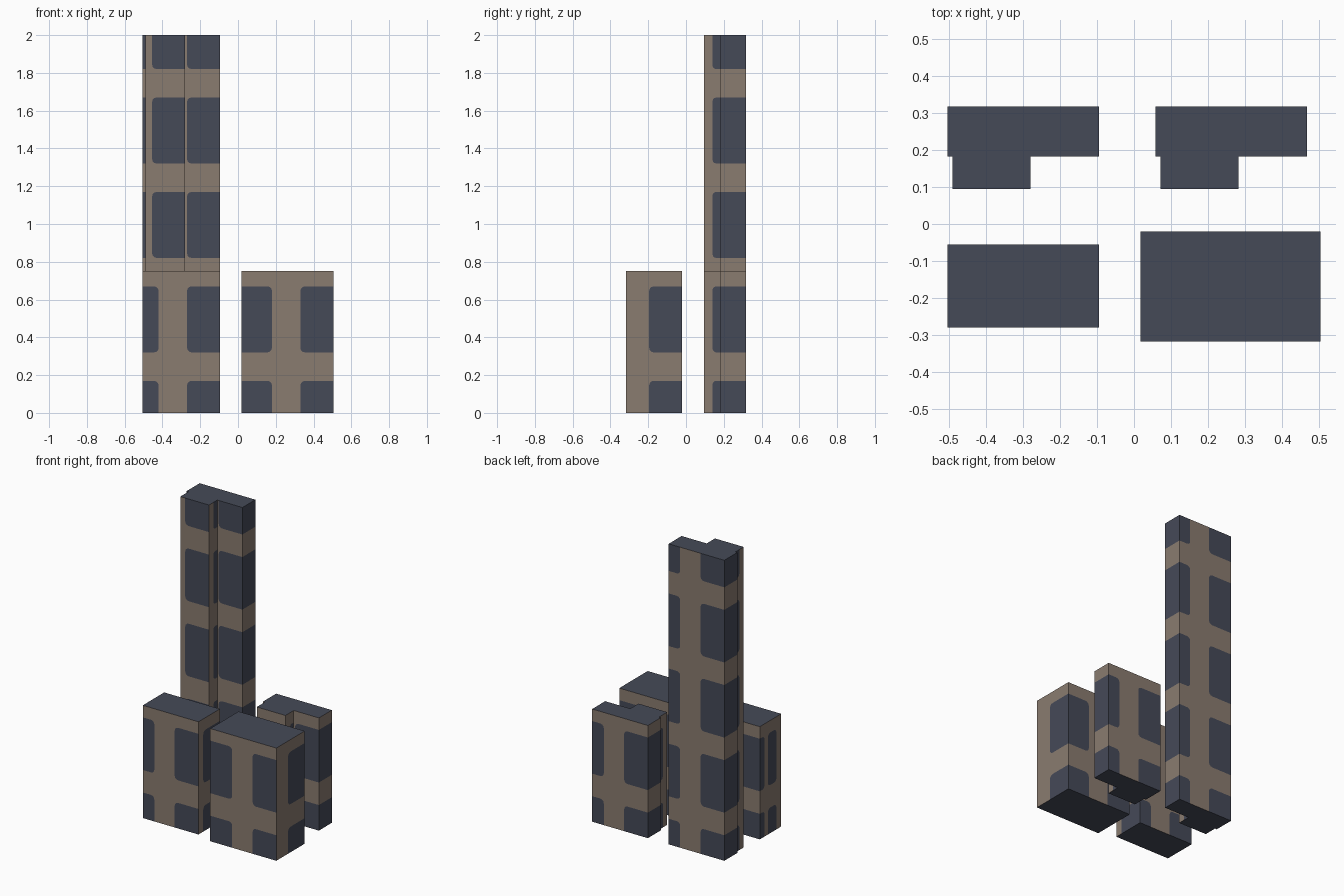
import bpy
import bmesh
from math import cos, sin, pi
from mathutils import Vector

cube = bpy.data.objects.get("Cube")
if cube:
    bpy.data.objects.remove(cube, do_unlink=True)


def make_material(name, rgb):
    mat = bpy.data.materials.new(name)
    mat.use_nodes = True
    color = (*rgb, 1.0)
    mat.diffuse_color = color
    bsdf = mat.node_tree.nodes["Principled BSDF"]
    bsdf.inputs["Base Color"].default_value = color
    bsdf.inputs["Roughness"].default_value = 0.9
    return mat


STONE, GLASS = 0, 1
MATERIALS = [make_material("taupe stone", (0.255, 0.2, 0.162)),
             make_material("slate glass", (0.06, 0.068, 0.097))]
NEAR, FAR, PERIOD, RADIUS = 0.175, 0.325, 0.5, 0.025


def split(length, gaps):
    """Cut a length into (start, end, is_gap) intervals."""
    cuts = {0.0, length}
    cuts.update(c for gap in gaps for c in gap if 0 < c < length)
    cuts = sorted(cuts)
    return [(a, b, any(g0 <= (a + b) / 2 <= g1 for g0, g1 in gaps))
            for a, b in zip(cuts, cuts[1:])]


def add_face(bm, points, material):
    face = bm.faces.new([bm.verts.new(p) for p in points])
    face.material_index = material


def add_window(bm, place, u0, u1, z0, z1, width, height):
    """Window pane, rounded wherever a corner is framed on both sides."""
    outline = []
    corners = [(u0, z0, 1, 1, pi), (u1, z0, -1, 1, 1.5 * pi),
               (u1, z1, -1, -1, 0), (u0, z1, 1, -1, pi / 2)]
    for u, z, du, dz, start in corners:
        if 0 < u < width and 0 < z < height:
            r = min(RADIUS, (u1 - u0) / 2)
            arc = [place(u + du * r + r * cos(start + k * pi / 6),
                         z + dz * r + r * sin(start + k * pi / 6)) for k in range(4)]
            outline += arc
            add_face(bm, [place(u, z)] + arc[::-1], STONE)
        else:
            outline.append(place(u, z))
    add_face(bm, outline, GLASS)


def add_wall(bm, start, end, height, gaps):
    """Wall from the viewer's left to right, with a grid of windows."""
    start, end = Vector((*start, 0)), Vector((*end, 0))
    width = (end - start).length
    along = (end - start).normalized()

    def place(u, z):
        return start + along * u + Vector((0, 0, z))

    floors = [(k * PERIOD + 0.17, k * PERIOD + 0.32) for k in range(4)]
    for u0, u1, pier in split(width, gaps):
        for z0, z1, band in split(height, floors):
            if pier or band:
                add_face(bm, [place(u0, z0), place(u1, z0),
                              place(u1, z1), place(u0, z1)], STONE)
            else:
                add_window(bm, place, u0, u1, z0, z1, width, height)


def add_building(name, x0, x1, y0, y1, height, hidden=0.0, slits=()):
    """Block with windowed walls; hidden is the depth buried in another block."""
    bm = bmesh.new()
    w, d = x1 - x0, y1 - y0
    face_gap = [(w - FAR, w - NEAR)]
    add_wall(bm, (x0, y0), (x1, y0), height, face_gap)
    add_wall(bm, (x1, y0), (x1, y1), height,
             [(d + hidden - FAR, d + hidden - NEAR)])
    add_wall(bm, (x0, y1), (x0, y0), height,
             [(NEAR - hidden, FAR - hidden), *slits])
    if not hidden:
        add_wall(bm, (x1, y1), (x0, y1), height, face_gap)
    # flat roof and underside
    base = [(x0, y0), (x1, y0), (x1, y1), (x0, y1)]
    add_face(bm, [(x, y, height) for x, y in base], GLASS)
    add_face(bm, [(x, y, 0) for x, y in reversed(base)], GLASS)
    bmesh.ops.remove_doubles(bm, verts=bm.verts, dist=0.0001)

    mesh = bpy.data.meshes.new(name)
    bm.to_mesh(mesh)
    bm.free()
    for mat in MATERIALS:
        mesh.materials.append(mat)
    bpy.context.collection.objects.link(bpy.data.objects.new(name, mesh))


LOW, TALL = 0.75, 2.0

# Two L-shaped buildings at the back: a main slab and a front wing each
for label, x, height in (("tower", -0.505, TALL), ("low_block", 0.058, LOW)):
    add_building(label + "_slab", x, x + 0.41, 0.182, 0.318, height)
    add_building(label + "_wing", x + 0.014, x + 0.225, 0.095, 0.182, height,
                 hidden=0.133)

# Two plain blocks at the front
add_building("front_right_block", -0.505, -0.095, -0.28, -0.055, LOW,
             slits=[(0.05, 0.085)])
add_building("front_left_block", 0.018, 0.505, -0.318, -0.02, LOW)
